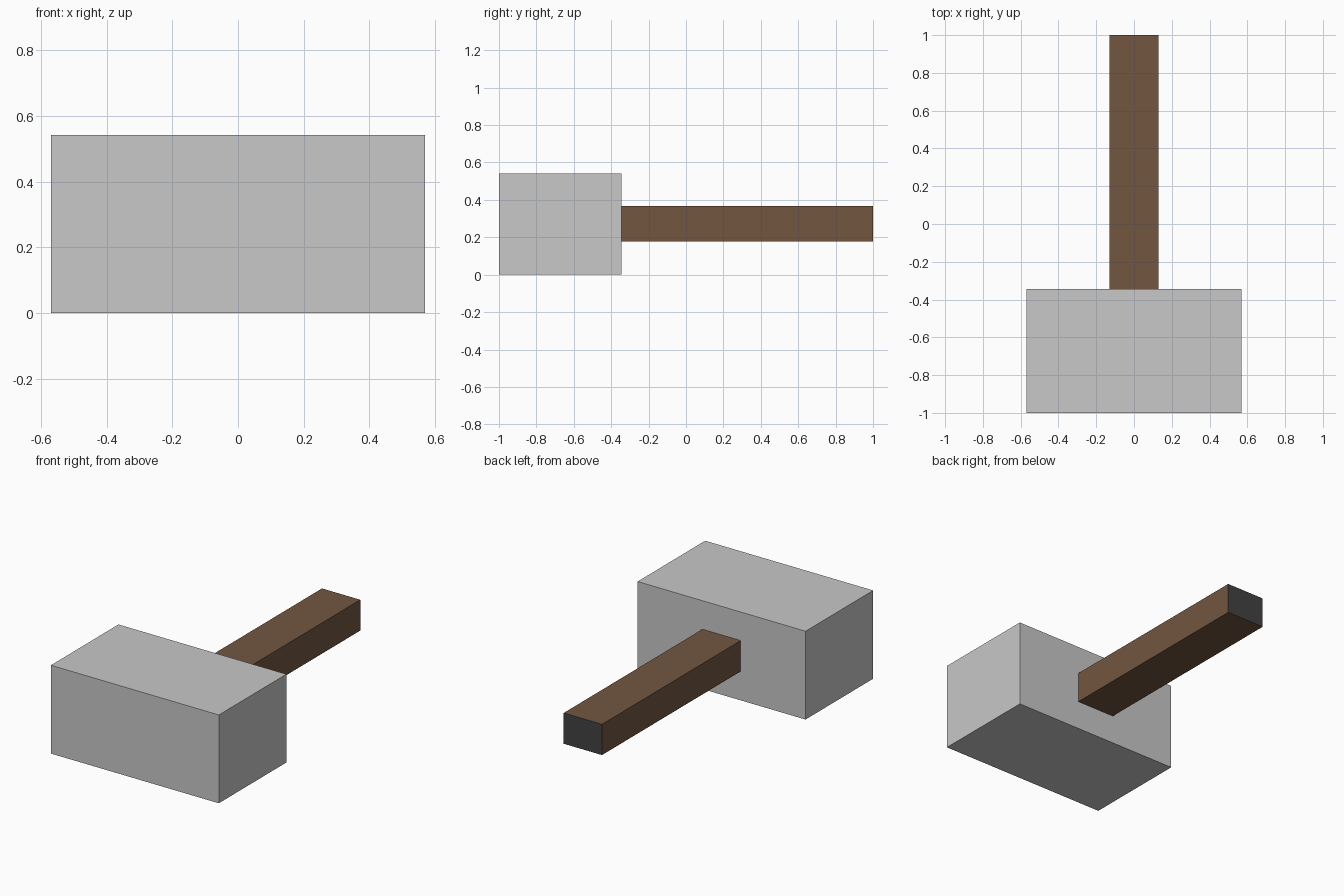
import bpy

if "Cube" in bpy.data.objects:
    bpy.data.objects.remove(bpy.data.objects["Cube"])


def material(name, rgb):
    m = bpy.data.materials.new(name)
    m.diffuse_color = (*rgb, 1.0)
    m.use_nodes = True
    m.node_tree.nodes["Principled BSDF"].inputs["Base Color"].default_value = m.diffuse_color
    return m


def box(name, lo, hi, *mats):
    """Box spanning two opposite corners."""
    bpy.ops.mesh.primitive_cube_add(size=1, location=[(a + b) / 2 for a, b in zip(lo, hi)])
    ob = bpy.context.object
    ob.name = name
    ob.scale = [b - a for a, b in zip(lo, hi)]
    bpy.ops.object.transform_apply(location=False, rotation=False, scale=True)
    for m in mats:
        ob.data.materials.append(m)
    return ob


steel = material("light_grey_metal", (0.58, 0.58, 0.58))
wood = material("brown_wood", (0.171, 0.093, 0.051))
dark = material("dark_grey", (0.055, 0.055, 0.055))

# Heavy block head
box("hammer_head", (-0.57, -1.0, 0.0), (0.57, -0.345, 0.542), steel)

# Handle, set slightly into the head, with a dark butt end
handle = box("handle", (-0.13, -0.36, 0.178), (0.13, 1.0, 0.367), wood, dark)
for face in handle.data.polygons:
    if face.normal.y > 0.9:
        face.material_index = 1
